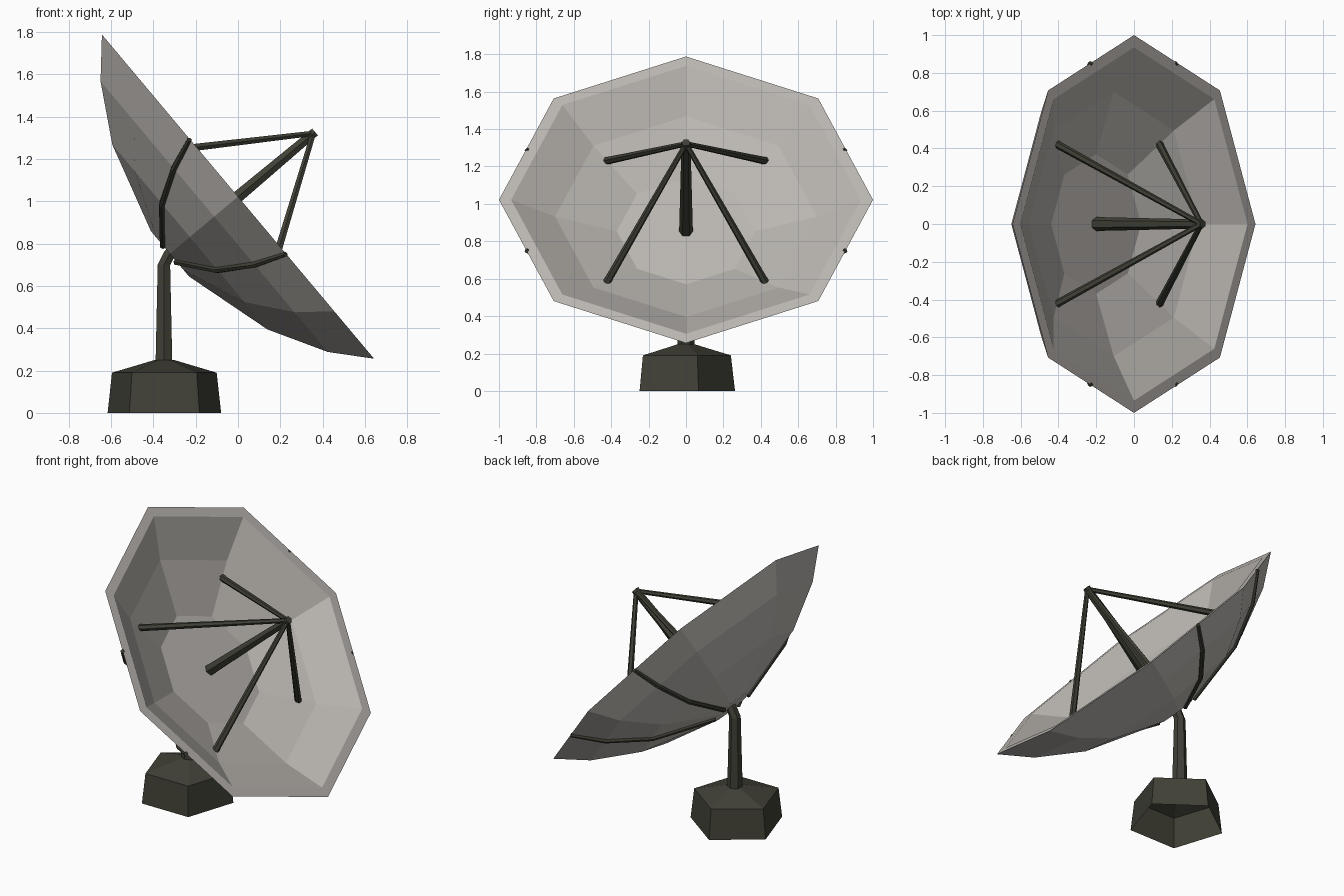
import bpy, bmesh, math
from mathutils import Vector

if "Cube" in bpy.data.objects:
    bpy.data.objects.remove(bpy.data.objects["Cube"])


def material(name, rgb):
    m = bpy.data.materials.new(name)
    m.diffuse_color = (*rgb, 1)
    m.use_nodes = True
    m.node_tree.nodes["Principled BSDF"].inputs["Base Color"].default_value = m.diffuse_color
    return m


light = material("light_grey", (0.50, 0.475, 0.445))
dark = material("dark_olive_grey", (0.052, 0.052, 0.038))

# Frame of the tilted dish
C = Vector((0, 0, 1.022))
U = Vector((-0.643, 0, 0.766))
N = Vector((0.766, 0, 0.643))
Y = Vector((0, 1, 0))


def dish_point(r, a, d):
    return C + U * (r * math.cos(a)) + Y * (r * math.sin(a)) + N * d


def make(name, rings, mat, cap_start=True, cap_end=True):
    """Skin equal-length rings of points into a flat-faced mesh."""
    bm = bmesh.new()
    vs = [[bm.verts.new(p) for p in ring] for ring in rings]
    n = len(vs[0])
    for a, b in zip(vs, vs[1:]):
        for i in range(n):
            j = (i + 1) % n
            bm.faces.new((a[i], a[j], b[j], b[i]))
    if cap_start:
        bm.faces.new(vs[0][::-1])
    if cap_end:
        bm.faces.new(vs[-1])
    bmesh.ops.recalc_face_normals(bm, faces=bm.faces)
    me = bpy.data.meshes.new(name)
    bm.to_mesh(me)
    bm.free()
    me.materials.append(mat)
    ob = bpy.data.objects.new(name, me)
    bpy.context.collection.objects.link(ob)
    return ob


def tube(name, pts, radii, sides, mat):
    """Tapered tube along a path."""
    pts = [Vector(p) for p in pts]
    rings = []
    for i, p in enumerate(pts):
        t = (pts[min(i + 1, len(pts) - 1)] - pts[max(i - 1, 0)]).normalized()
        a = Y - t * Y.dot(t)
        a.normalize()
        b = t.cross(a)
        rings.append([p + (a * math.cos(k) + b * math.sin(k)) * radii[i]
                      for k in (2 * math.pi * s / sides for s in range(sides))])
    return make(name, rings, mat)


# Eight-sided dish shell: outside profile, rim, inside profile
outside = [(0.14, -0.42), (0.57, -0.297), (0.835, -0.147), (1.0, 0.0)]
inside = [(0.935, 0.0), (0.70, -0.14), (0.37, -0.262)]
make("dish", [[dish_point(r, math.pi / 4 * k, d) for k in range(8)]
              for r, d in outside + inside], light)

# Ribs on the back, down the middle of the side faces
mid = math.cos(math.pi / 8)
for k, deg in enumerate((67.5, 112.5, 247.5, 292.5)):
    tube(f"back_rib_{k + 1}",
         [dish_point(r * mid, math.radians(deg), d - 0.002) for r, d in outside],
         [0.016, 0.016, 0.016, 0.012], 6, dark)

# Central feed rod and four struts meeting at the focus
tube("feed_rod", [C - N * 0.275, C + N * 0.475], [0.037, 0.024], 6, dark)
focus = C + N * 0.465
for k in range(4):
    foot = dish_point(0.60, math.pi / 4 + math.pi / 2 * k, -0.182)
    tube(f"strut_{k + 1}", [foot, focus], [0.021, 0.014], 6, dark)

# Bent mast
tube("mast", [(-0.35, 0, 0.22), (-0.35, 0, 0.70), (-0.325, 0, 0.748), (-0.28, 0, 0.785)],
     [0.046, 0.034, 0.032, 0.030], 6, dark)

# Five-sided base, open underneath
make("base", [[Vector((-0.348 + r * math.cos(a), -0.02 * min(1, r / 0.26) + r * math.sin(a), z))
               for a in (math.radians(18 + 72 * k) for k in range(5))]
              for r, z in ((0.282, 0.0), (0.26, 0.19), (0.048, 0.25))],
     dark, cap_start=False)
